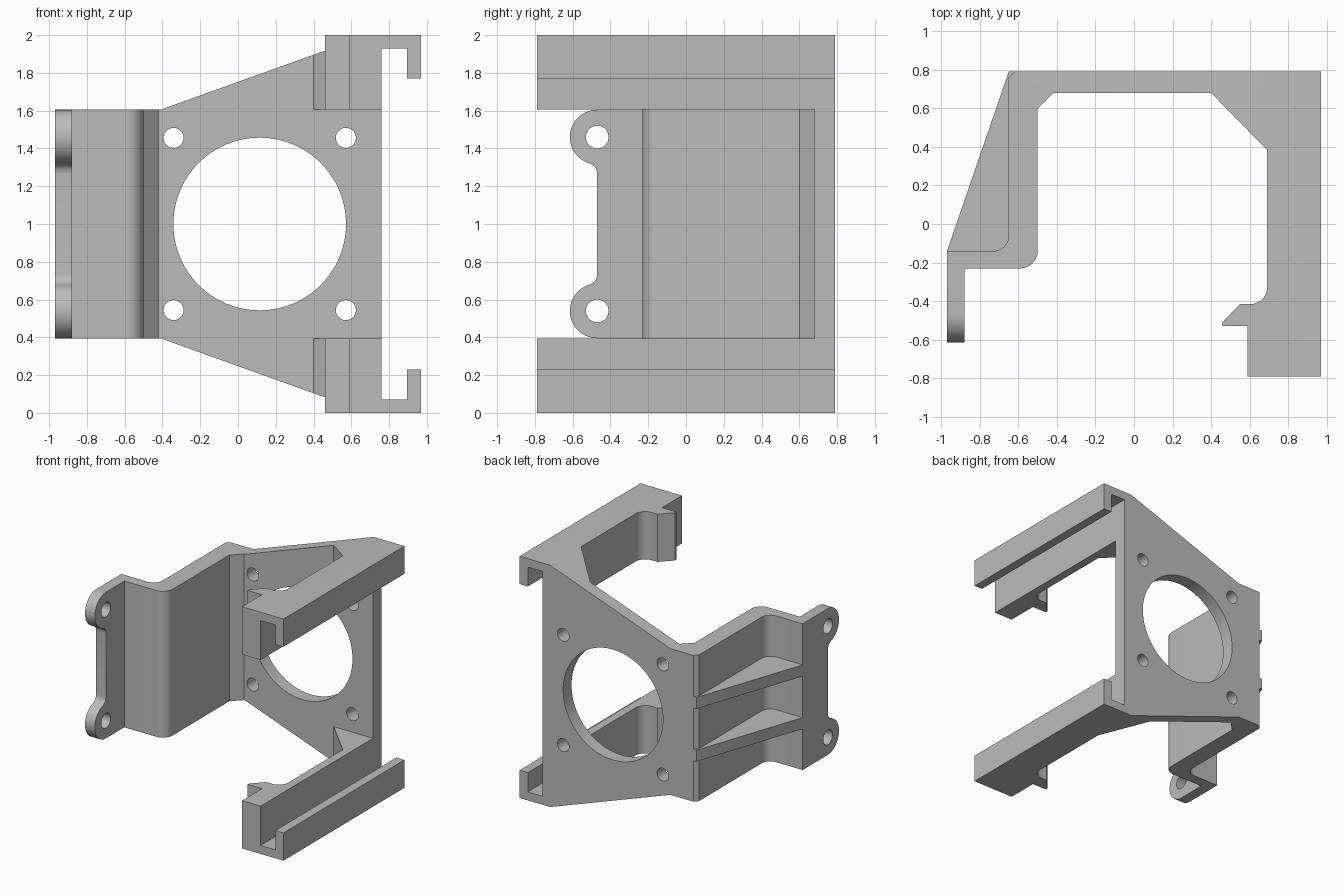
import bpy, bmesh
from math import cos, sin, radians, atan2, degrees, pi
from mathutils import Vector

old = bpy.data.objects.get("Cube")
if old:
    bpy.data.objects.remove(old, do_unlink=True)

grey = bpy.data.materials.new("plain grey")
grey.use_nodes = True
grey.diffuse_color = (0.5, 0.5, 0.5, 1)
grey.node_tree.nodes["Principled BSDF"].inputs["Base Color"].default_value = (0.5, 0.5, 0.5, 1)

LOW, HIGH = 0.395, 1.605      # height range of the side bracket
BACK, FRONT = 0.79, -0.79     # depth range


def arc(cx, cy, r, a, b, n=10):
    """Points on an arc from angle a to b in degrees."""
    angles = [radians(a + (b - a) * i / n) for i in range(n + 1)]
    return [(cx + r * cos(t), cy + r * sin(t)) for t in angles]


def circle(cx, cy, r, n=48):
    return arc(cx, cy, r, 0, 360, n)[:-1]


def extrude(name, outline, axis, lo, hi):
    """Prism from a 2D outline: axis x uses (y, z), y uses (x, z), z uses (x, y)."""
    place = {"x": lambda a, b: (lo, a, b),
             "y": lambda a, b: (a, lo, b),
             "z": lambda a, b: (a, b, lo)}[axis]
    step = Vector([(hi - lo) * (axis == k) for k in "xyz"])
    bm = bmesh.new()
    face = bm.faces.new([bm.verts.new(place(*p)) for p in outline])
    new = bmesh.ops.extrude_face_region(bm, geom=[face])["geom"]
    bmesh.ops.translate(bm, vec=step, verts=[v for v in new if isinstance(v, bmesh.types.BMVert)])
    bmesh.ops.recalc_face_normals(bm, faces=bm.faces)
    mesh = bpy.data.meshes.new(name)
    bm.to_mesh(mesh)
    bm.free()
    mesh.materials.append(grey)
    obj = bpy.data.objects.new(name, mesh)
    bpy.context.collection.objects.link(obj)
    return obj


def combine(target, other, operation):
    """Apply a boolean and remove the helper."""
    mod = target.modifiers.new("combine", "BOOLEAN")
    mod.operation, mod.solver, mod.object = operation, "EXACT", other
    bpy.context.view_layer.objects.active = target
    bpy.ops.object.modifier_apply(modifier=mod.name)
    bpy.data.objects.remove(other, do_unlink=True)


def flip(obj):
    """Mirror a part from the top half to the bottom half."""
    bm = bmesh.new()
    bm.from_mesh(obj.data)
    for v in bm.verts:
        v.co.z = 2 - v.co.z
    bmesh.ops.reverse_faces(bm, faces=bm.faces)
    bm.to_mesh(obj.data)
    bm.free()


def slope(x):
    return HIGH + (2 - HIGH) * (x + 0.41) / 1.1


# Back plate
top_edge = [(-0.6, HIGH), (-0.41, HIGH), (0.69, 2), (0.76, 2)]
frame = extrude("mounting_bracket", top_edge + [(x, 2 - z) for x, z in reversed(top_edge)],
                "y", 0.68, BACK)

# Stepped side wall
side = [(-0.41, BACK), (-0.62, BACK), (-0.65, 0.76)]
side += arc(-0.73, -0.06, 0.08, 0, -90)
side += [(-0.97, -0.14), (-0.97, -0.23)]
side += arc(-0.59, -0.14, 0.09, -90, 0)
side += [(-0.5, 0.6), (-0.42, 0.68), (-0.41, 0.68)]
combine(frame, extrude("side_wall", side, "z", LOW, HIGH), "UNION")

# Pair of ribs behind the side wall
for z in (0.782, 1.218):
    rib = extrude("rib", [(-0.97, -0.14), (-0.97, -0.18), (-0.6, -0.18), (-0.6, BACK), (-0.65, BACK)],
                  "z", z - 0.047, z + 0.047)
    combine(frame, rib, "UNION")

# Flange with two rounded ears
ear_y, ear_z, ear_r, fillet = -0.47, 1.46, 0.145, 0.06
drop = ((ear_r + fillet) ** 2 - fillet ** 2) ** 0.5
turn = degrees(atan2(drop, fillet))
ear = [(-0.14, HIGH)] + arc(ear_y, ear_z, ear_r, 90, 180 + turn, 24)
ear += arc(ear_y - fillet, ear_z - drop, fillet, turn, 0, 8)
ear += [(y, 2 - z) for y, z in reversed(ear)]
combine(frame, extrude("flange", ear, "x", -0.97, -0.88), "UNION")

# Rails, clips and corner gussets at top and bottom
channel = [(0.69, HIGH), (0.76, HIGH), (0.76, 1.93), (0.895, 1.93),
           (0.895, 1.77), (0.97, 1.77), (0.97, 2), (0.69, 2)]
clip = [(0.72, FRONT), (0.59, FRONT), (0.59, -0.53), (0.46, -0.53), (0.46, -0.51), (0.55, -0.415)]
clip += arc(0.605, -0.33, 0.085, -90, 0) + [(0.72, -0.33)]
gusset = [(0.4, 0.68), (0.69, 0.385), (0.69, 0.72), (0.4, 0.72)]
for lower in (False, True):
    rail = extrude("rail", channel, "y", FRONT, BACK)
    hook = extrude("clip", clip, "z", HIGH, 2)
    corner = extrude("gusset", gusset, "z", HIGH, 2)
    for v in corner.data.vertices:
        if v.co.z > 1.9:
            v.co.z = slope(v.co.x)
    for part in (rail, hook, corner):
        if lower:
            flip(part)
        combine(frame, part, "UNION")

# Large opening and the screw holes
combine(frame, extrude("opening", circle(0.115, 1, 0.457, 96), "y", 0.6, 0.9), "DIFFERENCE")
for z in (1 - 0.456, 1 + 0.456):
    for x in (0.115 - 0.456, 0.115 + 0.456):
        combine(frame, extrude("screw_hole", circle(x, z, 0.053), "y", 0.6, 0.9), "DIFFERENCE")
for z in (2 - ear_z, ear_z):
    combine(frame, extrude("ear_hole", circle(ear_y, z, 0.06), "x", -1.1, -0.8), "DIFFERENCE")

# Clean flat faces and smooth the rounded ones
bm = bmesh.new()
bm.from_mesh(frame.data)
bmesh.ops.remove_doubles(bm, verts=bm.verts, dist=0.0005)
bmesh.ops.dissolve_limit(bm, angle_limit=radians(0.5), verts=bm.verts, edges=bm.edges)
bm.to_mesh(frame.data)
bm.free()
bpy.ops.object.select_all(action="DESELECT")
frame.select_set(True)
bpy.context.view_layer.objects.active = frame
bpy.ops.object.shade_smooth_by_angle(angle=radians(30))
